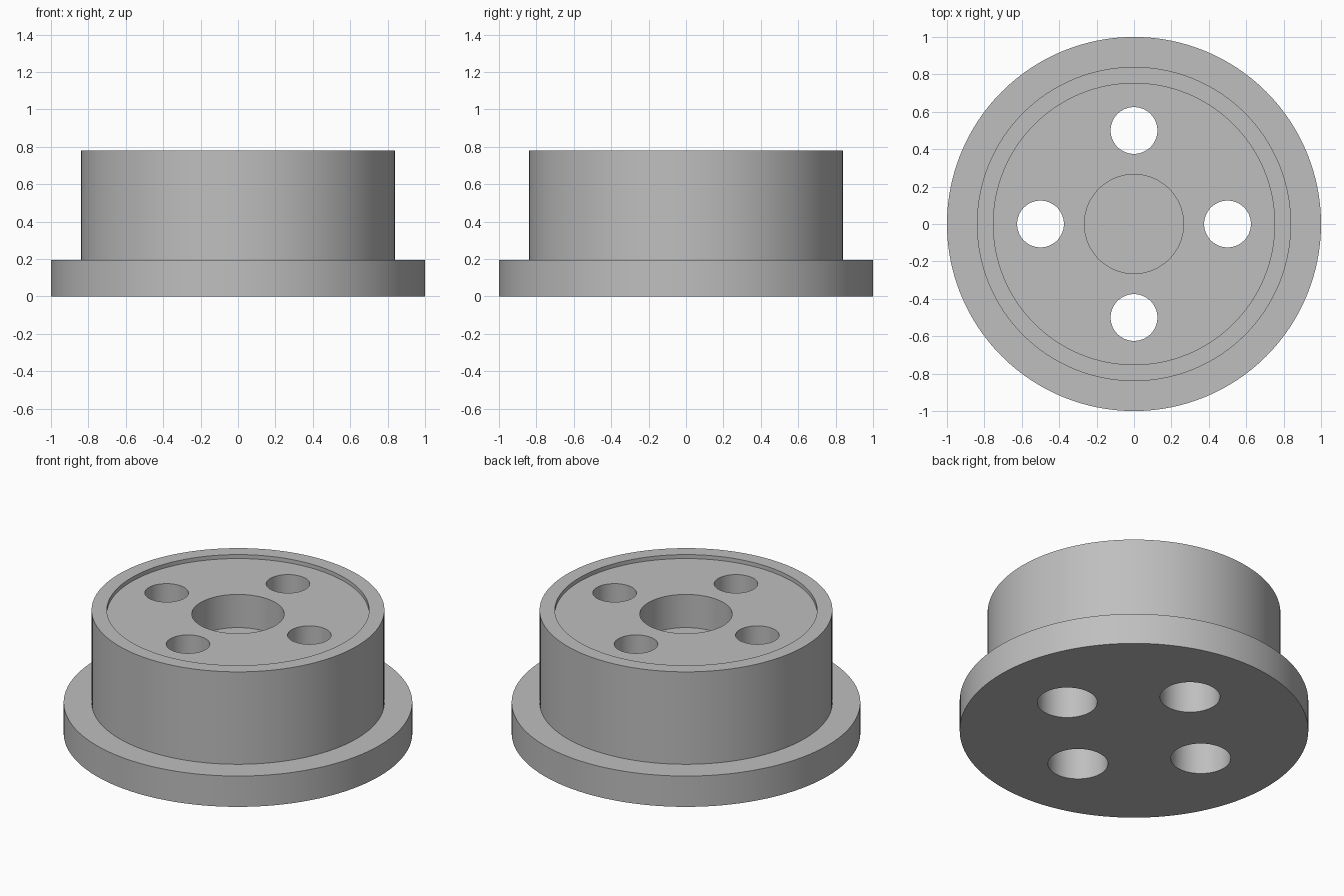
import bpy
import math

if "Cube" in bpy.data.objects:
    bpy.data.objects.remove(bpy.data.objects["Cube"], do_unlink=True)

grey = bpy.data.materials.new("plain_grey")
grey.use_nodes = True
COLOUR = (0.52, 0.52, 0.52, 1)
grey.diffuse_color = COLOUR
grey.node_tree.nodes["Principled BSDF"].inputs["Base Color"].default_value = COLOUR

SIDES = 128
TOP, FLANGE_TOP, FACE = 0.78, 0.195, 0.755


def cylinder(name, radius, low, high, x=0, y=0):
    bpy.ops.mesh.primitive_cylinder_add(
        vertices=SIDES, radius=radius, depth=high - low,
        location=(x, y, (low + high) / 2))
    part = bpy.context.object
    part.name = name
    part.data.materials.append(grey)
    return part


def combine(body, tool, operation):
    mod = body.modifiers.new(operation.lower(), "BOOLEAN")
    mod.operation, mod.solver, mod.object = operation, "EXACT", tool
    tool.hide_render = True
    bpy.context.view_layer.objects.active = body
    bpy.ops.object.modifier_apply(modifier=mod.name)
    bpy.data.objects.remove(tool, do_unlink=True)


# Wide base flange joined to the round hub
hub = cylinder("flanged_hub", 1, 0, FLANGE_TOP)
combine(hub, cylinder("hub_drum", 0.84, 0.1, TOP), "UNION")

# Shallow recess inside the rim and the blind centre pocket
combine(hub, cylinder("face_recess", 0.752, FACE, 1), "DIFFERENCE")
combine(hub, cylinder("centre_pocket", 0.265, 0.545, 1), "DIFFERENCE")

# Four bolt holes, counterbored from below
for i in range(4):
    angle = i * math.pi / 2
    x, y = 0.5 * math.cos(angle), 0.5 * math.sin(angle)
    combine(hub, cylinder("bolt_hole", 0.125, -0.1, 1, x, y), "DIFFERENCE")
    combine(hub, cylinder("counterbore", 0.172, -0.1, 0.4, x, y), "DIFFERENCE")

# Smooth round walls with crisp edges
bpy.ops.object.select_all(action="DESELECT")
hub.select_set(True)
bpy.context.view_layer.objects.active = hub
bpy.ops.object.shade_smooth_by_angle(angle=math.radians(30))
